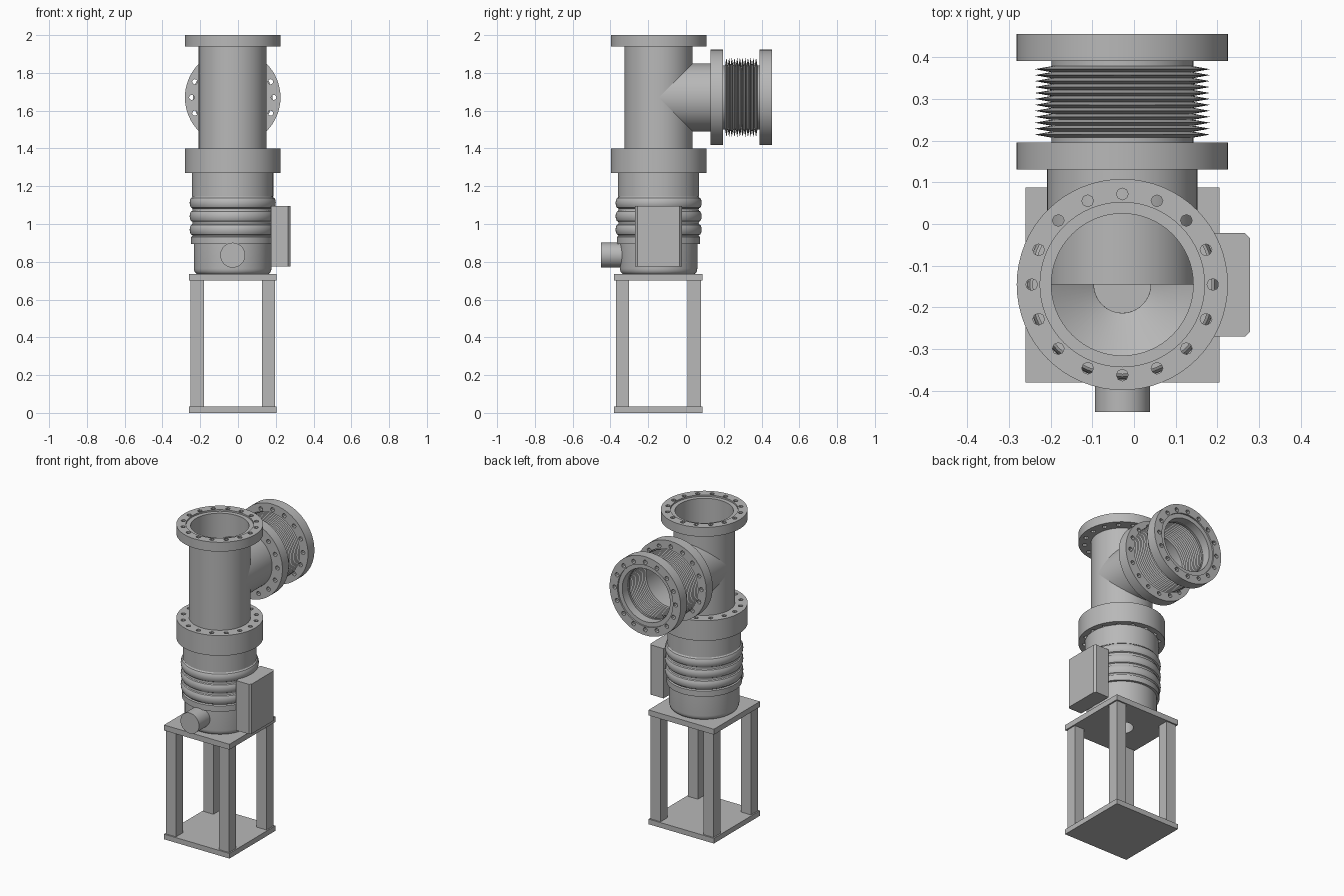
import bpy, bmesh, math
from mathutils import Matrix, Vector

cube = bpy.data.objects.get("Cube")
if cube:
    bpy.data.objects.remove(cube)

metal = bpy.data.materials.new("grey_metal")
metal.use_nodes = True
metal.diffuse_color = (0.48, 0.48, 0.48, 1)
metal.node_tree.nodes["Principled BSDF"].inputs["Base Color"].default_value = (0.48, 0.48, 0.48, 1)

CX, CY = -0.028, -0.145      # vertical pump axis
PORT_Z = 1.67                # height of the side port axis
SEG = 64
UPRIGHT = Matrix.Translation((CX, CY, 0))
BACKWARD = Matrix.Translation((CX, 0, PORT_Z)) @ Matrix.Rotation(-math.pi / 2, 4, 'X')


def finish(name, bm, frame=Matrix(), smooth=False):
    bmesh.ops.transform(bm, matrix=frame, verts=bm.verts)
    bmesh.ops.recalc_face_normals(bm, faces=bm.faces)
    mesh = bpy.data.meshes.new(name)
    bm.to_mesh(mesh)
    bm.free()
    mesh.materials.append(metal)
    ob = bpy.data.objects.new(name, mesh)
    bpy.context.collection.objects.link(ob)
    if smooth:
        shade(ob)
    return ob


def select(ob):
    bpy.ops.object.select_all(action='DESELECT')
    ob.select_set(True)
    bpy.context.view_layer.objects.active = ob


def shade(ob):
    select(ob)
    bpy.ops.object.shade_smooth_by_angle(angle=math.radians(30))


def lathe(name, profile, frame, smooth=True):
    """Revolve a closed (radius, height) loop around the frame's z axis."""
    bm = bmesh.new()
    rings = []
    for i in range(SEG):
        a = 2 * math.pi * i / SEG
        rings.append([bm.verts.new((r * math.cos(a), r * math.sin(a), h)) for r, h in profile])
    n = len(profile)
    for i in range(SEG):
        p, q = rings[i], rings[(i + 1) % SEG]
        for k in range(n):
            m = (k + 1) % n
            bm.faces.new((p[k], q[k], q[m], p[m]))
    return finish(name, bm, frame, smooth)


def pipe(name, inner, outer, low, high, frame):
    return lathe(name, [(inner, low), (outer, low), (outer, high), (inner, high)], frame)


def box(name, low, high, chamfer=0):
    low, high = Vector(low), Vector(high)
    bm = bmesh.new()
    bmesh.ops.create_cube(bm, size=1)
    size = high - low
    bmesh.ops.transform(bm, matrix=Matrix.Translation((low + high) / 2) @ Matrix.Diagonal(size).to_4x4(),
                        verts=bm.verts)
    if chamfer:
        edges = [e for e in bm.edges if all(v.co.x > high.x - 0.001 for v in e.verts)
                 and abs(e.verts[0].co.z - e.verts[1].co.z) > 0.01]
        bmesh.ops.bevel(bm, geom=edges, offset=chamfer, segments=1, affect='EDGES')
    return finish(name, bm)


def cut(ob, cutter):
    select(ob)
    mod = ob.modifiers.new("holes", 'BOOLEAN')
    mod.operation = 'DIFFERENCE'
    mod.solver = 'EXACT'
    mod.object = cutter
    bpy.ops.object.modifier_apply(modifier=mod.name)
    bpy.data.objects.remove(cutter)


def drill(count, ring, radius, sides, low, high, frame):
    bm = bmesh.new()
    for i in range(count):
        a = 2 * math.pi * i / count
        spot = Matrix.Translation((ring * math.cos(a), ring * math.sin(a), (low + high) / 2))
        bmesh.ops.create_cone(bm, cap_ends=True, segments=sides, radius1=radius, radius2=radius,
                              depth=high - low + 0.02, matrix=spot)
    cutter = finish("hole_cutter", bm, frame)
    cutter.hide_render = True
    return cutter


def flange(name, low, high, frame, recess=0):
    """Bolted ring; recess +1 / -1 steps the bore at its high / low face."""
    r, w, d = 0.17, 0.197, 0.01
    loop = [(r, low), (0.253, low), (0.253, high), (r, high)]
    if recess > 0:
        loop[3:] = [(w, high), (w, high - d), (r, high - d)]
    if recess < 0:
        loop[:1] = [(r, low + d), (w, low + d), (w, low)]
    ob = lathe(name, loop, frame, False)
    cut(ob, drill(16, 0.217, 0.014, 8, low, high, frame))
    shade(ob)


# Support stand
X0, X1, Y0, Y1 = -0.26, 0.205, -0.38, 0.088
box("base_plate", (X0, Y0, 0), (X1, Y1, 0.033))
top_plate = box("top_plate", (X0, Y0, 0.70), (X1, Y1, 0.735))
cut(top_plate, drill(1, 0, 0.068, 32, 0.70, 0.735, UPRIGHT))
W, GAP = 0.07, 0.009
for side, x in (("right", X0 + GAP), ("left", X1 - GAP - W)):
    for end, y in (("front", Y0 + GAP), ("back", Y1 - GAP - W)):
        box(f"{end}_{side}_leg", (x, y, 0.033), (x + W, y + W, 0.70))

# Pump body with rounded foot, collar and three bulging ribs
body = [(0.068, 0.735), (0.185, 0.735)]
for i in range(1, 6):
    a = math.pi / 2 * i / 5
    body.append((0.185 + 0.02 * math.sin(a), 0.765 - 0.03 * math.cos(a)))
body += [(0.205, 0.895), (0.22, 0.895), (0.22, 0.932)]
for base in (0.937, 1.008, 1.079):
    body.append((0.212, base))
    for i in range(7):
        a = math.pi * i / 6
        body.append((0.214 + 0.014 * math.sin(a), base + 0.004 + 0.029 * (1 - math.cos(a))))
    body.append((0.212, base + 0.066))
body += [(0.215, 1.145), (0.215, 1.27), (0.17, 1.27), (0.068, 1.19)]
lathe("pump_body", body, UPRIGHT)

# Vertical housing
flange("body_flange", 1.27, 1.335, UPRIGHT)
flange("housing_lower_flange", 1.335, 1.40, UPRIGHT)
pipe("housing_tube", 0.17, 0.18, 1.40, 1.94, UPRIGHT)
flange("inlet_flange", 1.94, 2.0, UPRIGHT, 1)

# Side port with bellows
pipe("side_tube", 0.17, 0.18, CY, 0.13, BACKWARD)
flange("side_inner_flange", 0.13, 0.195, BACKWARD)
flange("side_outer_flange", 0.39, 0.455, BACKWARD, 1)
FOLDS, START, END, WALL = 12, 0.207, 0.378, 0.003
outer = [(0.17, 0.195)]
for i in range(2 * FOLDS + 1):
    outer.append((0.21 if i % 2 else 0.17, START + (END - START) * i / (2 * FOLDS)))
outer.append((0.17, 0.39))
lathe("bellows", outer + [(r - WALL, h) for r, h in reversed(outer)], BACKWARD)

# Front outlet stub
bm = bmesh.new()
bmesh.ops.create_cone(bm, cap_ends=True, segments=48, radius1=0.066, radius2=0.066, depth=0.15)
finish("front_outlet", bm, Matrix.Translation((CX, -0.375, 0.835)) @ Matrix.Rotation(math.pi / 2, 4, 'X'), True)

# Control box on the model's left
box("control_box", (0.175, -0.27, 0.775), (0.278, -0.022, 1.095), 0.012)
